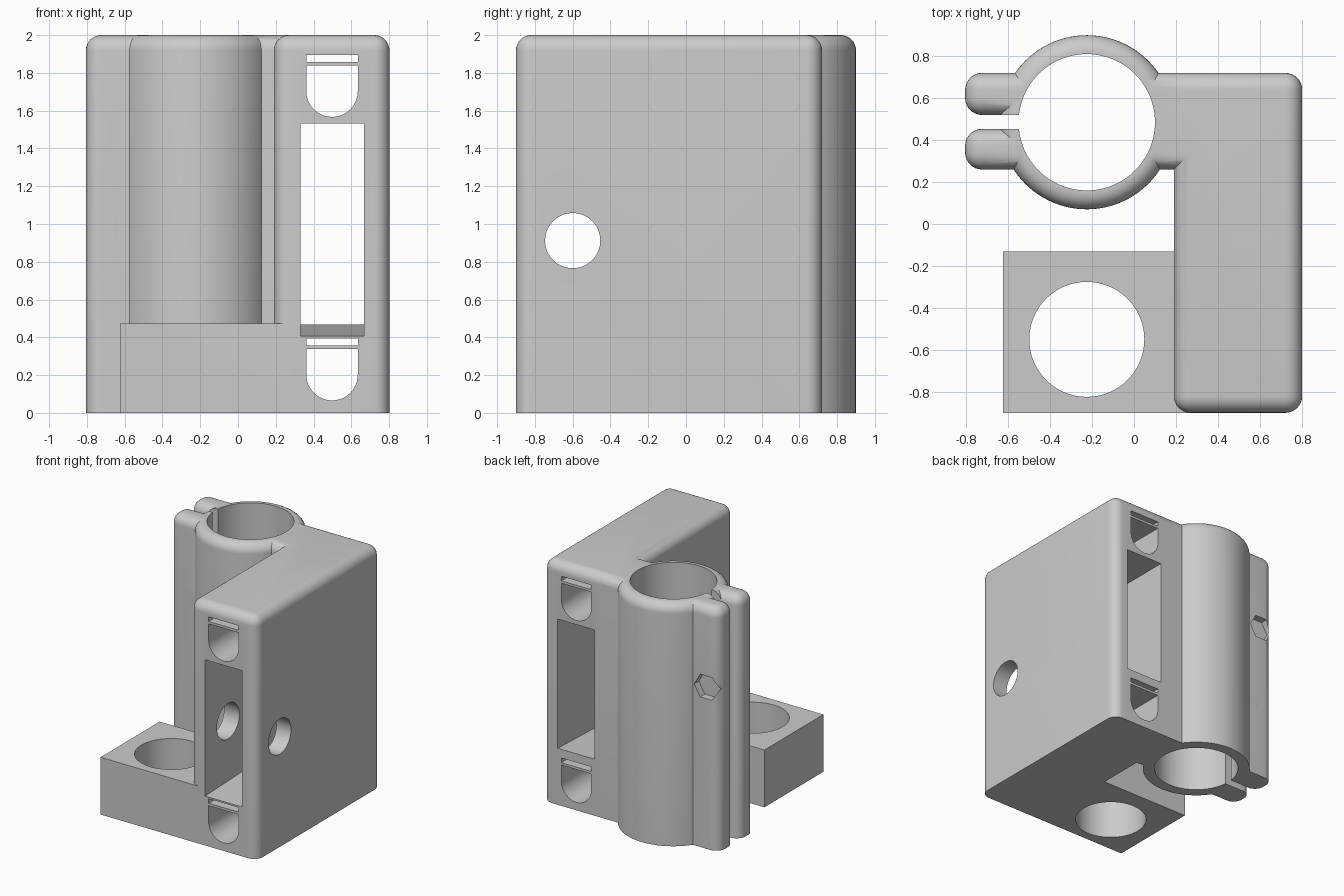
import bpy, bmesh
from math import cos, sin, pi, radians
from mathutils import Matrix, Vector

cube = bpy.data.objects.get("Cube")
if cube:
    bpy.data.objects.remove(cube, do_unlink=True)

grey = bpy.data.materials.new("light grey plastic")
grey.use_nodes = True
colour = (0.6, 0.6, 0.6, 1)
grey.diffuse_color = colour
grey.node_tree.nodes["Principled BSDF"].inputs["Base Color"].default_value = colour

ROUND = 0.08
TOP = 2.0


def finish(bm, name):
    bmesh.ops.recalc_face_normals(bm, faces=bm.faces[:])
    mesh = bpy.data.meshes.new(name)
    bm.to_mesh(mesh)
    bm.free()
    mesh.materials.append(grey)
    obj = bpy.data.objects.new(name, mesh)
    bpy.context.collection.objects.link(obj)
    return obj


def box(name, low, high, rounded=False):
    """Box; rounded softens the upright and top edges, leaving the foot sharp."""
    bm = bmesh.new()
    bmesh.ops.create_cube(bm, size=1)
    low, high = Vector(low), Vector(high)
    for v in bm.verts:
        v.co = Vector([l + (c + 0.5) * (h - l) for c, l, h in zip(v.co, low, high)])
    if rounded:
        edges = [e for e in bm.edges if max(v.co.z for v in e.verts) > high.z - 0.001]
        bmesh.ops.bevel(bm, geom=edges, offset=ROUND, segments=8, profile=0.5, affect='EDGES')
    return finish(bm, name)


def cylinder(name, centre, radius, length, axis='Z', sides=96, rounded=False):
    bm = bmesh.new()
    bmesh.ops.create_cone(bm, cap_ends=True, segments=sides, radius1=radius,
                          radius2=radius, depth=length)
    if rounded:
        rim = [e for e in bm.edges if min(v.co.z for v in e.verts) > 0]
        bmesh.ops.bevel(bm, geom=rim, offset=ROUND, segments=8, profile=0.5, affect='EDGES')
    if axis == 'X':
        bm.transform(Matrix.Rotation(pi / 2, 4, 'Y'))
    elif axis == 'Y':
        # quarter turn first puts a corner of a hexagon on the x axis
        bm.transform(Matrix.Rotation(pi / 2, 4, 'X') @ Matrix.Rotation(pi / 2, 4, 'Z'))
    bm.transform(Matrix.Translation(centre))
    return finish(bm, name)


def prism(name, start, step):
    """Solid swept from a list of corner points along a step vector."""
    bm = bmesh.new()
    face = bm.faces.new([bm.verts.new(p) for p in start])
    new = bmesh.ops.extrude_face_region(bm, geom=[face])["geom"]
    bmesh.ops.translate(bm, vec=step, verts=[g for g in new if isinstance(g, bmesh.types.BMVert)])
    return finish(bm, name)


def combine(body, tool, operation):
    bpy.context.view_layer.objects.active = body
    mod = body.modifiers.new(operation.lower(), 'BOOLEAN')
    mod.operation = operation
    mod.solver = 'MANIFOLD'
    mod.object = tool
    bpy.ops.object.modifier_apply(modifier=mod.name)
    bpy.data.objects.remove(tool, do_unlink=True)


# Solid parts: block, bridge, clamp ring, two ears and low foot
bore = Vector((-0.225, 0.485, TOP / 2))
body = box("clamp_bracket", (0.19, -0.9, 0), (0.802, 0.72, TOP), True)
solids = [
    box("bridge", (-0.2, 0.26, 0), (0.45, 0.72, TOP), True),
    cylinder("clamp_ring", bore, 0.415, TOP, rounded=True),
    box("rear_ear", (-0.805, 0.52, 0), (-0.3, 0.72, TOP), True),
    box("front_ear", (-0.805, 0.26, 0), (-0.3, 0.453, TOP), True),
    box("foot", (-0.625, -0.9, 0), (0.28, -0.13, 0.473)),
]
for part in solids:
    combine(body, part, 'UNION')

# Openings: clamp bore and split, foot socket, side hole
cutters = [
    cylinder("bore_cut", bore, 0.325, 3),
    box("split_cut", (-1, 0.4525, -0.5), (bore.x, 0.5205, 2.5)),
    cylinder("foot_socket_cut", (-0.225, -0.55, 0), 0.274, 1.5),
    cylinder("side_hole_cut", (0.5, -0.6, 0.912), 0.146, 1.2, 'X'),
]

# Long window through the block, with a floor rising to the back
window = [(0.33, -1, 0.404), (0.33, 1, 0.477), (0.33, 1, 1.533), (0.33, -1, 1.533)]
cutters.append(prism("window_cut", window, (0.338, 0, 0)))

# Round-bottomed pockets, each with a thin slot above
for top in (1.838, 0.337):
    r = 0.136
    arc = [(0.498 + r * cos(a), -1, top - 0.135 + r * sin(a))
           for a in (-pi * i / 24 for i in range(25))]
    outline = [(0.498 + r, -1, top)] + arc + [(0.498 - r, -1, top)]
    cutters.append(prism("pocket_cut", outline, (0, 2, 0)))
    cutters.append(box("slot_cut", (0.362, -1, top + 0.02), (0.634, 1, top + 0.058)))

# Bolt holes with round recesses in front and hexagonal ones behind
for z in (0.667, 1.333):
    cutters += [
        cylinder("bolt_cut", (-0.688, 0.48, z), 0.055, 0.8, 'Y', 48),
        cylinder("head_recess_cut", (-0.688, 0.21, z), 0.108, 0.2, 'Y', 48),
        cylinder("nut_recess_cut", (-0.688, 0.76, z), 0.108, 0.2, 'Y', 6),
    ]
for cutter in cutters:
    combine(body, cutter, 'DIFFERENCE')

# Soft shading with crisp edges
bpy.ops.object.select_all(action='DESELECT')
body.select_set(True)
bpy.context.view_layer.objects.active = body
bpy.ops.object.shade_smooth_by_angle(angle=radians(30))
